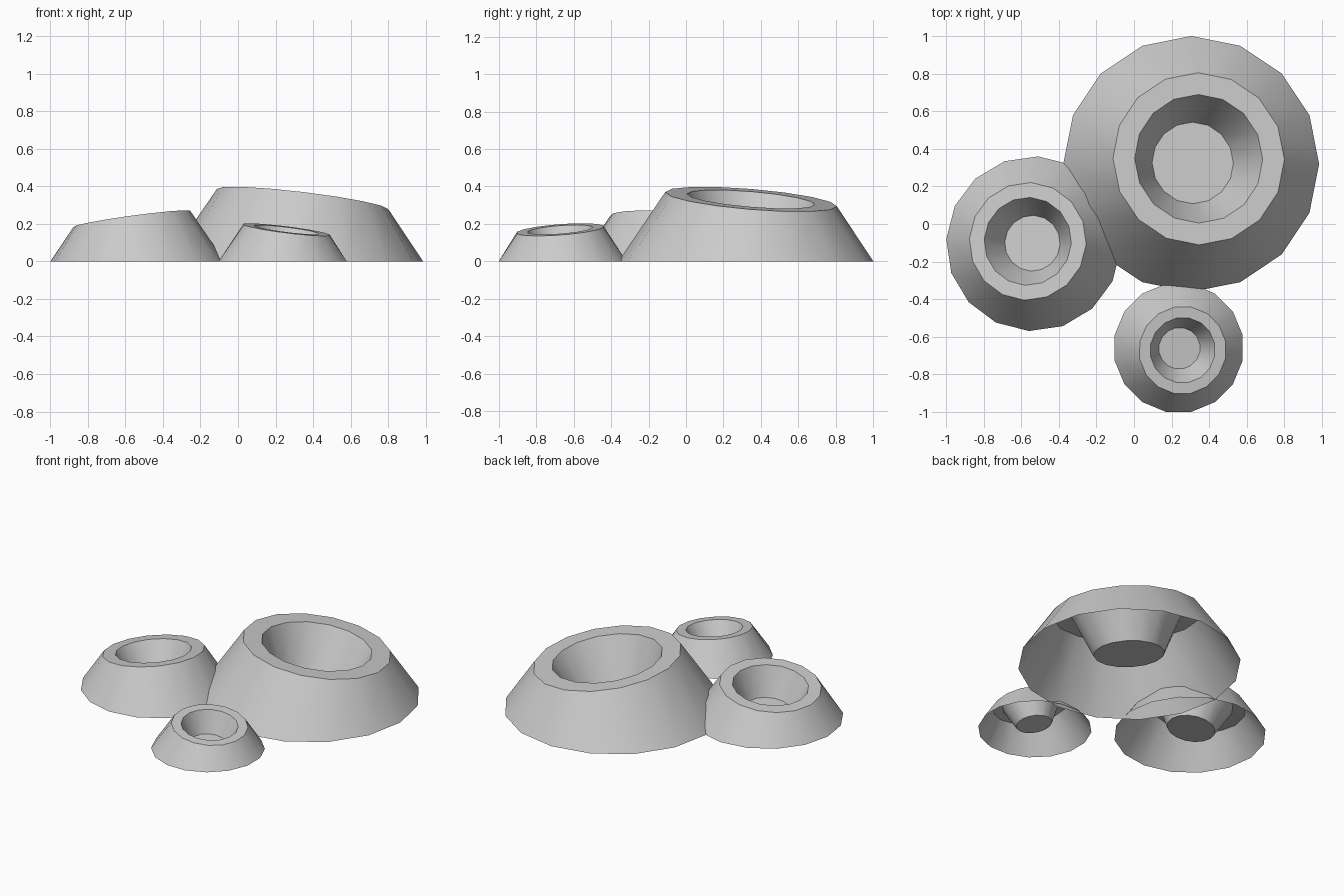
import bpy, bmesh
from math import cos, sin, tau, radians
from mathutils import Vector

cube = bpy.data.objects.get("Cube")
if cube:
    bpy.data.objects.remove(cube)

grey = bpy.data.materials.new("rock_grey")
grey.use_nodes = True
colour = (0.6, 0.6, 0.6, 1)
grey.diffuse_color = colour
grey.node_tree.nodes["Principled BSDF"].inputs["Base Color"].default_value = colour

SIDES = 16
# Radius and height of each ring: foot, outer lip, inner lip, floor
PROFILE = [(1, 0), (0.675, 0.492), (0.504, 0.492), (0.32, 0.1)]


def crater(name, x, y, radius, lean, turn):
    """Open-bottomed crater whose lip and floor lean along the given direction."""
    tilt = Vector((0, 0, 1)).rotation_difference(Vector((*lean, 1)))
    bm = bmesh.new()
    rings = []
    for r, h in PROFILE:
        ring = []
        for i in range(SIDES):
            a = tau * i / SIDES + radians(turn)
            p = Vector((r * cos(a), r * sin(a), h)) * radius
            if h > 0:  # the foot stays flat on the ground
                p.rotate(tilt)
            ring.append(bm.verts.new(p))
        rings.append(ring)
    # Outer slope, flat lip and inner wall
    for low, high in zip(rings, rings[1:]):
        for i in range(SIDES):
            j = (i + 1) % SIDES
            bm.faces.new((low[i], low[j], high[j], high[i]))
    # Crater floor
    bm.faces.new(rings[-1])

    mesh = bpy.data.meshes.new(name)
    bm.to_mesh(mesh)
    bm.free()
    mesh.materials.append(grey)
    ob = bpy.data.objects.new(name, mesh)
    ob.location = (x, y, 0)
    bpy.context.collection.objects.link(ob)
    bpy.ops.object.select_all(action="DESELECT")
    ob.select_set(True)
    bpy.context.view_layer.objects.active = ob
    bpy.ops.object.shade_smooth_by_angle(angle=radians(30))


crater("large_crater", 0.305, 0.32, 0.682, (0.12, 0.083), 0)
crater("medium_crater", -0.535, -0.105, 0.466, (-0.137, 0.055), -3)
crater("small_crater", 0.238, -0.66, 0.348, (0.125, -0.075), 11.25)
